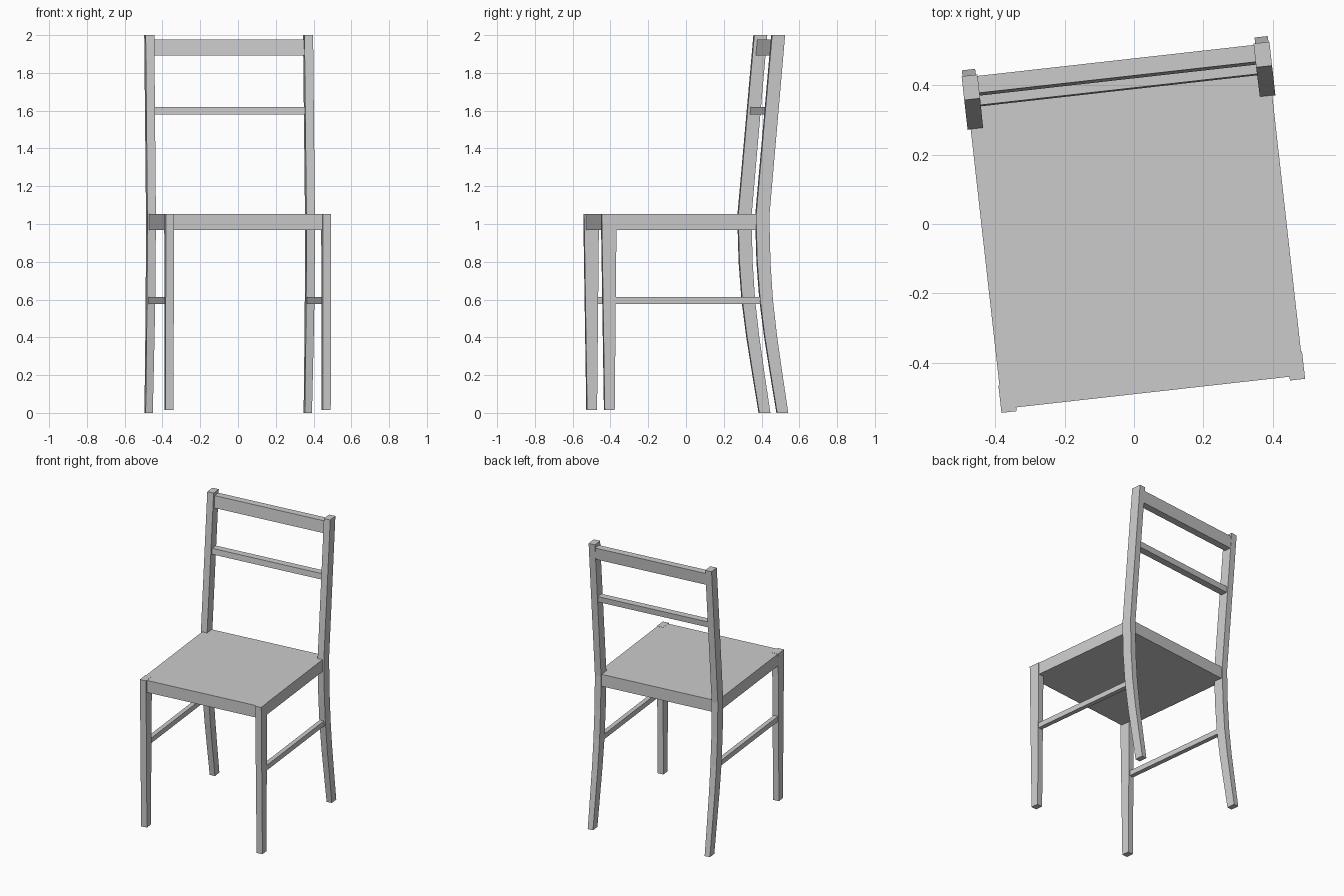
import bpy, bmesh, math
from mathutils import Matrix

if "Cube" in bpy.data.objects:
    bpy.data.objects.remove(bpy.data.objects["Cube"])

# The whole chair is turned slightly about z
TURN = Matrix.Rotation(math.radians(6.4), 3, 'Z')


def loft(name, sections, side=1):
    """Stack of rectangles (z, x0, x1, y0, y1) joined into one closed bar."""
    bm = bmesh.new()
    rings = []
    for z, x0, x1, y0, y1 in sections:
        corners = [(x0, y0), (x1, y0), (x1, y1), (x0, y1)]
        rings.append([bm.verts.new(TURN @ Matrix.Diagonal((side, 1, 1)) @
                                   Matrix.Translation((x, y, z)).to_translation())
                      for x, y in corners])
    for a, b in zip(rings, rings[1:]):
        for i in range(4):
            j = (i + 1) % 4
            bm.faces.new((a[i], a[j], b[j], b[i]))
    bm.faces.new(rings[0][::-1])
    bm.faces.new(rings[-1])
    bmesh.ops.recalc_face_normals(bm, faces=bm.faces)
    mesh = bpy.data.meshes.new(name)
    bm.to_mesh(mesh)
    bm.free()
    obj = bpy.data.objects.new(name, mesh)
    bpy.context.collection.objects.link(obj)
    return obj


# Seat slab
loft("seat", [(0.968, -0.437, 0.437, -0.487, 0.386),
              (1.052, -0.437, 0.437, -0.487, 0.386)])

for side, label in ((-1, "left"), (1, "right")):
    # Back leg and upright in one bent piece
    loft("back_leg_" + label, [
        (0.0, 0.405, 0.443, 0.436, 0.495),
        (0.2, 0.404, 0.444, 0.403, 0.465),
        (0.4, 0.403, 0.445, 0.371, 0.436),
        (0.6, 0.402, 0.446, 0.345, 0.413),
        (0.8, 0.402, 0.446, 0.330, 0.400),
        (1.04, 0.401, 0.446, 0.323, 0.394),
        (2.0, 0.400, 0.446, 0.409, 0.478)], side)
    # Tapered front leg
    loft("front_leg_" + label, [
        (0.015, 0.398, 0.440, -0.482, -0.429),
        (1.053, 0.396, 0.440, -0.498, -0.419)], side)
    # Side stretcher
    loft("side_stretcher_" + label, [
        (0.577, 0.406, 0.437, -0.44, 0.37),
        (0.613, 0.406, 0.437, -0.44, 0.37)], side)

# Backrest rails, leaning with the uprights
loft("top_rail", [(1.893, -0.42, 0.42, 0.417, 0.466),
                  (1.976, -0.42, 0.42, 0.425, 0.474)])
loft("middle_rail", [(1.58, -0.42, 0.42, 0.386, 0.434),
                     (1.62, -0.42, 0.42, 0.390, 0.438)])
